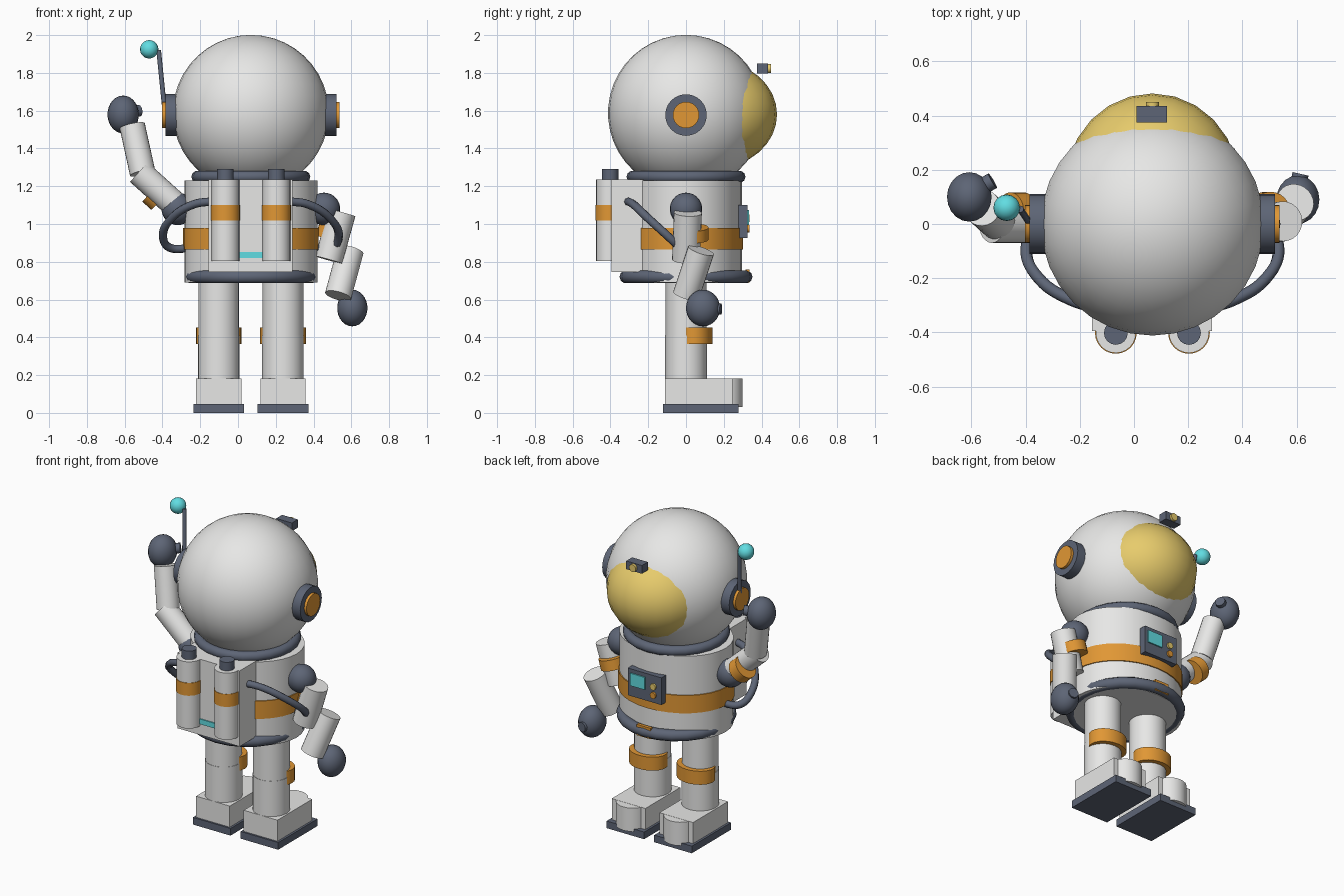
import bpy, math
from mathutils import Vector

if "Cube" in bpy.data.objects:
    bpy.data.objects.remove(bpy.data.objects["Cube"], do_unlink=True)

CX = 0.068  # body centre line


def material(name, rgb):
    m = bpy.data.materials.new(name)
    m.use_nodes = True
    m.diffuse_color = (*rgb, 1)
    m.node_tree.nodes["Principled BSDF"].inputs["Base Color"].default_value = (*rgb, 1)
    return m


white = material("suit white", (0.82, 0.82, 0.81))
dark = material("slate rubber", (0.11, 0.13, 0.18))
orange = material("orange trim", (0.75, 0.31, 0.035))
gold = material("gold visor", (0.8, 0.6, 0.15))
cyan = material("cyan light", (0.12, 0.72, 0.76))


def finish(name, mat, smooth=True):
    o = bpy.context.object
    o.name = name
    o.data.materials.append(mat)
    if smooth:
        bpy.ops.object.shade_smooth_by_angle(angle=math.radians(40))
    return o


def ball(name, mat, loc, size, segs=24):
    bpy.ops.mesh.primitive_uv_sphere_add(segments=segs, ring_count=segs * 2 // 3, radius=1, location=loc)
    bpy.context.object.scale = size if isinstance(size, tuple) else (size,) * 3
    return finish(name, mat)


def box(name, mat, low, high):
    low, high = Vector(low), Vector(high)
    bpy.ops.mesh.primitive_cube_add(size=1, location=(low + high) / 2)
    bpy.context.object.scale = high - low
    return finish(name, mat, False)


def rod(name, mat, a, b, r, ry=None, segs=24):
    """Cylinder from a to b, optionally elliptical."""
    a, b = Vector(a), Vector(b)
    bpy.ops.mesh.primitive_cylinder_add(vertices=segs, radius=1, depth=1, location=(a + b) / 2)
    o = bpy.context.object
    o.scale = (r, ry or r, (b - a).length)
    o.rotation_mode = "QUATERNION"
    o.rotation_quaternion = Vector((0, 0, 1)).rotation_difference(b - a)
    return finish(name, mat)


def ring(name, mat, z, major, minor):
    bpy.ops.mesh.primitive_torus_add(location=(CX, 0, z), major_radius=major, minor_radius=minor,
                                     major_segments=24, minor_segments=10)
    return finish(name, mat)


def band(name, centre, axis, r, half):
    c, d = Vector(centre), Vector(axis).normalized() * half
    return rod(name, orange, c - d, c + d, r)


# Helmet, visor and head lamp
ball("helmet", white, (CX, 0, 1.588), 0.413, 32)
ball("visor", gold, (CX, 0.15, 1.58), (0.32, 0.332, 0.285))
box("lamp_body", dark, (0.01, 0.375, 1.797), (0.122, 0.435, 1.85))
rod("lamp_lens", gold, (CX, 0.43, 1.823), (CX, 0.45, 1.823), 0.024, segs=12)

# Ear pads
for side, s in (("left", 1), ("right", -1)):
    rod(side + "_ear_pad", dark, (CX + s * 0.36, 0, 1.577), (CX + s * 0.453, 0, 1.577), 0.11)
    rod(side + "_ear_cap", orange, (CX + s * 0.44, 0, 1.577), (CX + s * 0.47, 0, 1.577), 0.07)

# Antenna
rod("antenna_rod", dark, (-0.39, 0.01, 1.62), (-0.42, 0.055, 1.92), 0.013, segs=10)
ball("antenna_tip", cyan, (-0.47, 0.06, 1.925), 0.049, 16)

# Torso with belt and rings
rod("torso", white, (CX, 0, 0.69), (CX, 0, 1.23), 0.352, 0.296, 32)
rod("belt", orange, (CX, 0, 0.865), (CX, 0, 0.98), 0.358, 0.303, 32)
ring("neck_ring", dark, 1.25, 0.283, 0.032)
ring("waist_ring", dark, 0.72, 0.317, 0.035)
box("buckle", orange, (CX - 0.05, 0.315, 0.69), (CX + 0.05, 0.336, 0.76))

# Chest control panel
box("chest_panel", dark, (CX - 0.12, 0.27, 0.925), (CX + 0.12, 0.325, 1.1))
box("panel_screen", cyan, (CX - 0.005, 0.32, 0.995), (CX + 0.1, 0.333, 1.075))
for name, mat, z in (("upper_button", gold, 1.03), ("lower_button", orange, 0.975)):
    rod(name, mat, (CX - 0.065, 0.32, z), (CX - 0.065, 0.337, z), 0.02, segs=12)

# Backpack and tanks
box("backpack", white, (CX - 0.223, -0.395, 0.747), (CX + 0.22, -0.225, 1.235))
box("backpack_light", cyan, (CX - 0.08, -0.402, 0.82), (CX + 0.08, -0.39, 0.853))
for side, s in (("left", 1), ("right", -1)):
    x = CX + s * 0.135
    rod(side + "_tank", white, (x, -0.402, 0.805), (x, -0.402, 1.235), 0.074)
    rod(side + "_tank_band", orange, (x, -0.402, 1.018), (x, -0.402, 1.1), 0.077)
    rod(side + "_tank_valve", dark, (x, -0.402, 1.22), (x, -0.402, 1.29), 0.044, segs=16)

    # Air hose from backpack to flank
    curve = bpy.data.curves.new(side + "_hose", "CURVE")
    curve.dimensions = "3D"
    curve.bevel_depth = 0.022
    curve.bevel_resolution = 2
    curve.resolution_u = 6
    curve.use_fill_caps = True
    path = [(0.2, -0.31, 1.12), (0.3, -0.28, 1.105), (0.42, -0.2, 1.03),
            (0.465, -0.09, 0.93), (0.43, -0.03, 0.875), (0.33, 0, 0.87)]
    spline = curve.splines.new("BEZIER")
    spline.bezier_points.add(len(path) - 1)
    for p, (px, py, pz) in zip(spline.bezier_points, path):
        p.co = (CX + s * px, py, pz)
        p.handle_left_type = p.handle_right_type = "AUTO"
    curve.materials.append(dark)
    bpy.context.collection.objects.link(bpy.data.objects.new(side + "_hose", curve))

    # Leg, knee band and boot
    x = CX + s * 0.17
    rod(side + "_thigh", white, (x, 0, 0.4), (x, 0, 0.75), 0.108)
    rod(side + "_shin", white, (x, 0, 0.15), (x, 0, 0.41), 0.11)
    rod(side + "_knee_band", orange, (x, 0.043, 0.365), (x, 0.043, 0.452), 0.121, 0.096)
    box(side + "_boot", white, (x - 0.12, -0.11, 0.04), (x + 0.12, 0.245, 0.182))
    rod(side + "_toe", white, (x, 0.2, 0.03), (x, 0.2, 0.181), 0.1)
    box(side + "_sole", dark, (x - 0.134, -0.122, 0), (x + 0.134, 0.278, 0.046))

    ball(side + "_shoulder", dark, (CX + s * 0.387, 0, 1.08), 0.086, 20)

# Raised right arm
rod("right_upper_arm", white, (-0.32, 0, 1.09), (-0.525, 0, 1.275), 0.07)
band("right_arm_band", (-0.432, 0.042, 1.152), (-0.205, 0, 0.185), 0.075, 0.033)
rod("right_forearm", white, (-0.505, 0.01, 1.27), (-0.56, 0.06, 1.52), 0.068)
ball("right_hand", dark, (-0.608, 0.1, 1.58), (0.083, 0.092, 0.1), 20)
rod("right_thumb", dark, (-0.59, 0.12, 1.59), (-0.522, 0.16, 1.6), 0.031, segs=12)

# Lowered left arm
rod("left_upper_arm", white, (0.55, 0.01, 1.06), (0.48, 0, 0.81), 0.074)
band("left_arm_band", (0.495, 0.042, 0.95), (0.07, 0, 0.25), 0.077, 0.033)
rod("left_forearm", white, (0.595, 0.08, 0.86), (0.53, 0, 0.62), 0.071)
ball("left_hand", dark, (0.605, 0.09, 0.555), (0.08, 0.09, 0.097), 20)
rod("left_thumb", dark, (0.6, 0.12, 0.55), (0.615, 0.185, 0.55), 0.031, segs=12)
